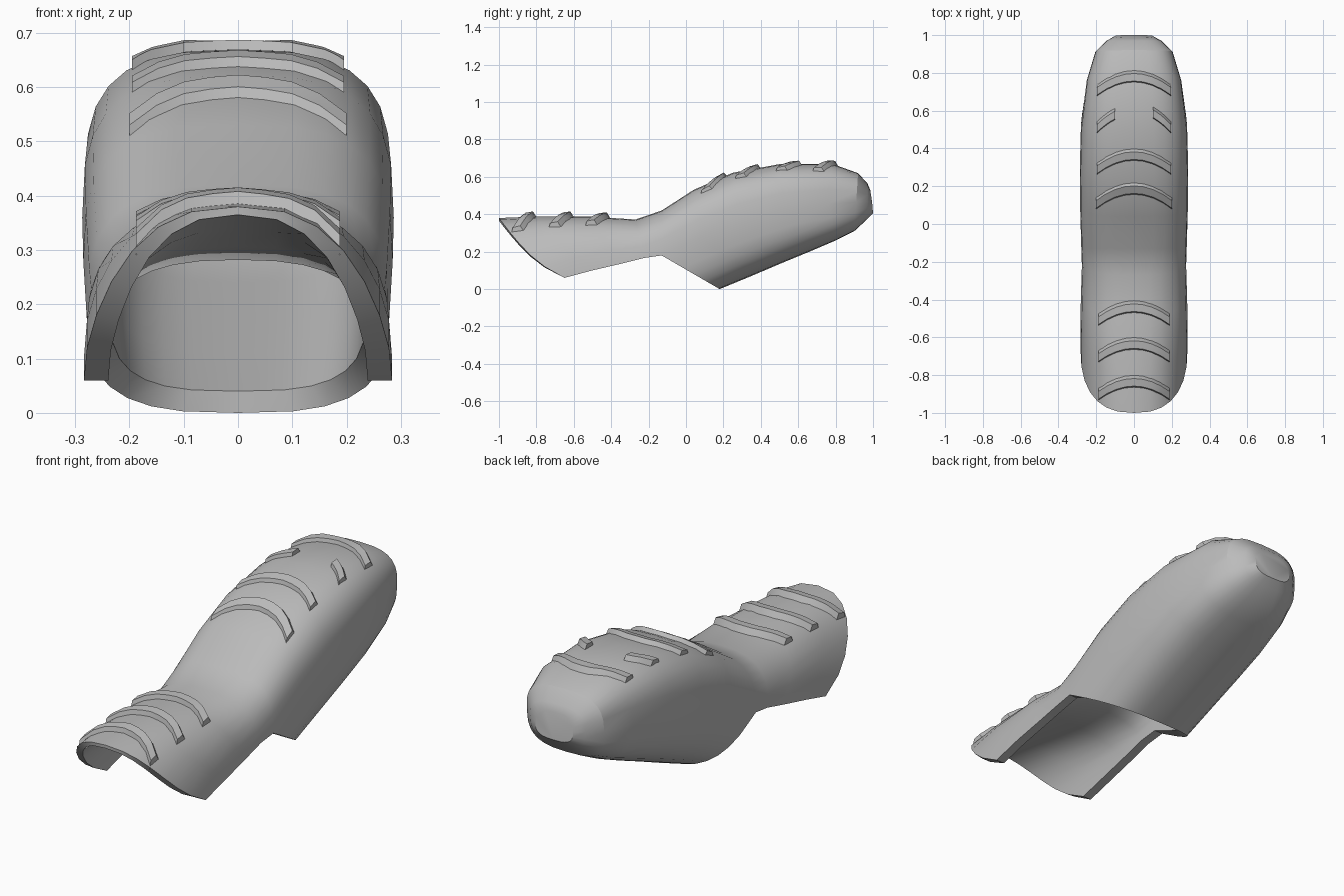
import bpy, bmesh, math
from mathutils import Vector
from mathutils.bvhtree import BVHTree

cube = bpy.data.objects.get("Cube")
if cube:
    bpy.data.objects.remove(cube, do_unlink=True)

grey = bpy.data.materials.new("plain grey")
grey.use_nodes = True
COLOUR = (0.5, 0.5, 0.5, 1)
grey.diffuse_color = COLOUR
grey.node_tree.nodes["Principled BSDF"].inputs["Base Color"].default_value = COLOUR

SEG = 14       # segments across each half section
MOUTH = 4      # first station with a closed floor
WALL = .045    # side wall thickness
# Stations: top (y, z), side (y, z), floor (y, z), half width, roof thickness,
# downward bow of the edge
STATIONS = [
    ((-1.0, .38), (-.65, .06), None, .284, .015, .045),
    ((-.8, .388), (-.5, .10), None, .284, .05, .02),
    ((-.5, .387), (-.35, .135), None, .28, .08, 0),
    ((-.27, .372), (-.22, .167), None, .276, .09, 0),
    ((-.13, .42), (-.13, .18), (.18, .0), .279, .09, 0),
    ((.04, .53), (.08, .28), (.35, .07), .285, .06, 0),
    ((.25, .622), (.3, .36), (.5, .134), .287, .05, 0),
    ((.5, .668), (.52, .425), (.66, .20), .281, .05, 0),
    ((.78, .67), (.76, .455), (.8, .26), .25, .05, 0),
    ((.92, .62), (.91, .465), (.9, .31), .205, .05, 0),
    ((.97, .565), (.97, .47), (.965, .37), .145, .04, 0),
    ((.985, .53), (.995, .465), (1.0, .405), .1, .03, 0),
]


def section(i, inner):
    """Points of one station: roof arch, then floor arch when closed."""
    top, side, floor, w, thick, bow = STATIONS[i]
    power = 2 / (2.5 if i < MOUTH else 3)
    back = 0
    if inner:
        w -= WALL
        back = .04 if i > MOUTH + 4 else 0
    pts = []
    count = 2 * SEG if floor else SEG + 1
    for k in range(count):
        a = math.pi * k / SEG
        c, s = math.cos(a), math.sin(a)
        x = math.copysign(abs(c) ** power, c) * w
        u = abs(s) ** power if abs(s) > 1e-6 else 0
        end, lift = (top, -thick) if s >= 0 or u == 0 else (floor, .04)
        if not inner:
            lift = 0
        y = side[0] + (end[0] - side[0]) * u - back
        z = side[1] + (end[1] + lift - side[1]) * u - bow * math.sin(math.pi * u)
        pts.append((x, y, z))
    return pts


def skin(bm, inner):
    """Loft all the stations and cap the heel end."""
    rings = [[bm.verts.new(p) for p in section(i, inner)] for i in range(len(STATIONS))]
    for i, (a, b) in enumerate(zip(rings, rings[1:])):
        n = 2 * SEG if i >= MOUTH else SEG
        for k in range(n):
            m = (k + 1) % (2 * SEG)
            bm.faces.new((a[k], a[m], b[m], b[k]))
    bm.faces.new(rings[-1])
    return [v for r in rings for v in r]


def finish(bm, name):
    bmesh.ops.recalc_face_normals(bm, faces=bm.faces)
    mesh = bpy.data.meshes.new(name)
    bm.to_mesh(mesh)
    mesh.materials.append(grey)
    obj = bpy.data.objects.new(name, mesh)
    bpy.context.collection.objects.link(obj)
    bpy.ops.object.select_all(action='DESELECT')
    obj.select_set(True)
    bpy.context.view_layer.objects.active = obj
    bpy.ops.object.shade_smooth_by_angle(angle=math.radians(28))


# Hollow shell: outer skin, inner skin and the rim joining them
bm = bmesh.new()
outer = skin(bm, False)
rim = [e.verts[:] for e in bm.edges if e.is_boundary]
inner = skin(bm, True)
partner = dict(zip(outer, inner))
for a, b in rim:
    bm.faces.new((a, b, partner[b], partner[a]))
bm.normal_update()
surface = BVHTree.FromBMesh(bm)
finish(bm, "shell")
bm.free()


def height(x, y):
    hit = surface.ray_cast(Vector((x, y, 2)), Vector((0, 0, -1)))[0]
    return hit.z if hit and hit.z > .25 else .335


def ridge(name, yc, sag, x0, x1, rise):
    """Crescent band lying on the roof."""
    bm = bmesh.new()
    profile = [(-.038, -.015), (-.028, rise * .8), (.012, rise), (.038, -.015)]
    steps = 8
    rows = []
    for k in range(steps + 1):
        x = x0 + (x1 - x0) * k / steps
        y = yc - sag * (x / .19) ** 2
        rows.append([bm.verts.new((x, y + dy, height(x, y + dy) + dz)) for dy, dz in profile])
    for a, b in zip(rows, rows[1:]):
        for j in range(4):
            m = (j + 1) % 4
            bm.faces.new((a[j], a[m], b[m], b[j]))
    bm.faces.new(rows[0])
    bm.faces.new(rows[-1])
    finish(bm, name)
    bm.free()


# Full ridges over the front flap and the rear body
for n, y in enumerate((-.83, -.63, -.435)):
    ridge(f"front_ridge_{n + 1}", y, .07, -.188, .188, .028)
for n, (y, reach) in enumerate(((.19, .2), (.37, .195), (.785, .195))):
    ridge(f"rear_ridge_{n + 1}", y, .07, -reach, reach, .022)

# Broken ridge, only its two ends remain
ridge("split_ridge_right", .61, .09, -.195, -.1, .022)
ridge("split_ridge_left", .62, .1, .1, .195, .022)
